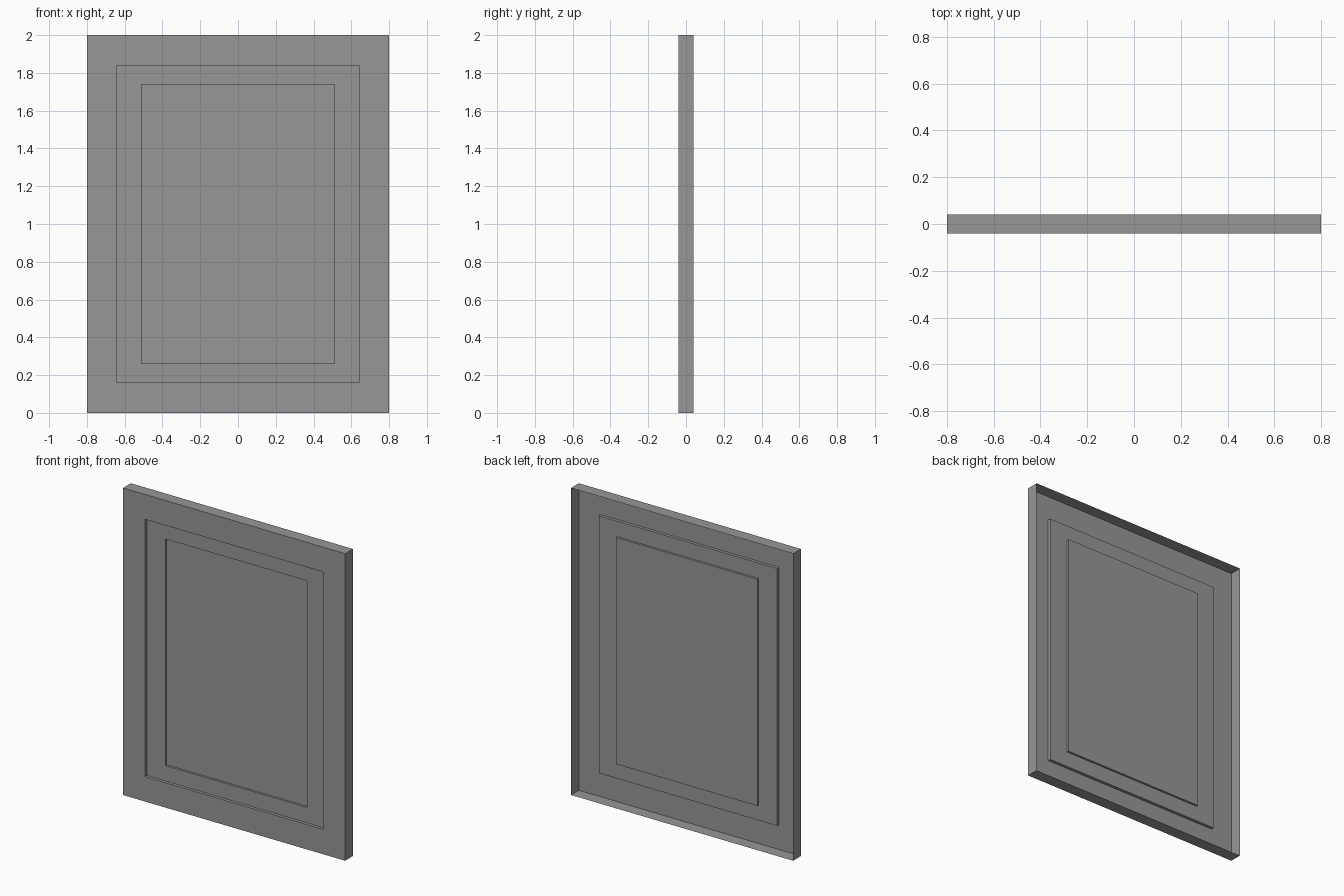
import bpy
import bmesh

default_cube = bpy.data.objects.get("Cube")
if default_cube:
    bpy.data.objects.remove(default_cube, do_unlink=True)

grey = bpy.data.materials.new("mid_grey")
grey.use_nodes = True
colour = (0.31, 0.31, 0.31, 1)
grey.diffuse_color = colour
grey.node_tree.nodes["Principled BSDF"].inputs["Base Color"].default_value = colour

MID_Z = 1.0
FRONT, BACK = -0.04, 0.04
STEP_ONE = FRONT + 0.02
STEP_TWO = STEP_ONE + 0.014

# Half width, half height and depth of each rectangle, from open back to centre
RINGS = [
    (0.8, 1.0, BACK),
    (0.8, 1.0, FRONT),
    (0.642, 0.838, FRONT),
    (0.642, 0.838, STEP_ONE),
    (0.51, 0.738, STEP_ONE),
    (0.51, 0.738, STEP_TWO),
]


def add_ring(bm, half_w, half_h, y):
    corners = [(-1, -1), (1, -1), (1, 1), (-1, 1)]
    return [bm.verts.new((sx * half_w, y, MID_Z + sz * half_h)) for sx, sz in corners]


# Pressed panel: open-backed sheet with two stepped recesses in the front
bm = bmesh.new()
rings = [add_ring(bm, *ring) for ring in RINGS]
for outer, inner in zip(rings, rings[1:]):
    for i in range(4):
        j = (i + 1) % 4
        bm.faces.new((outer[i], outer[j], inner[j], inner[i]))
bm.faces.new(rings[-1])

mesh = bpy.data.meshes.new("door_panel")
bm.to_mesh(mesh)
bm.free()
mesh.materials.append(grey)
panel = bpy.data.objects.new("door_panel", mesh)
bpy.context.collection.objects.link(panel)
